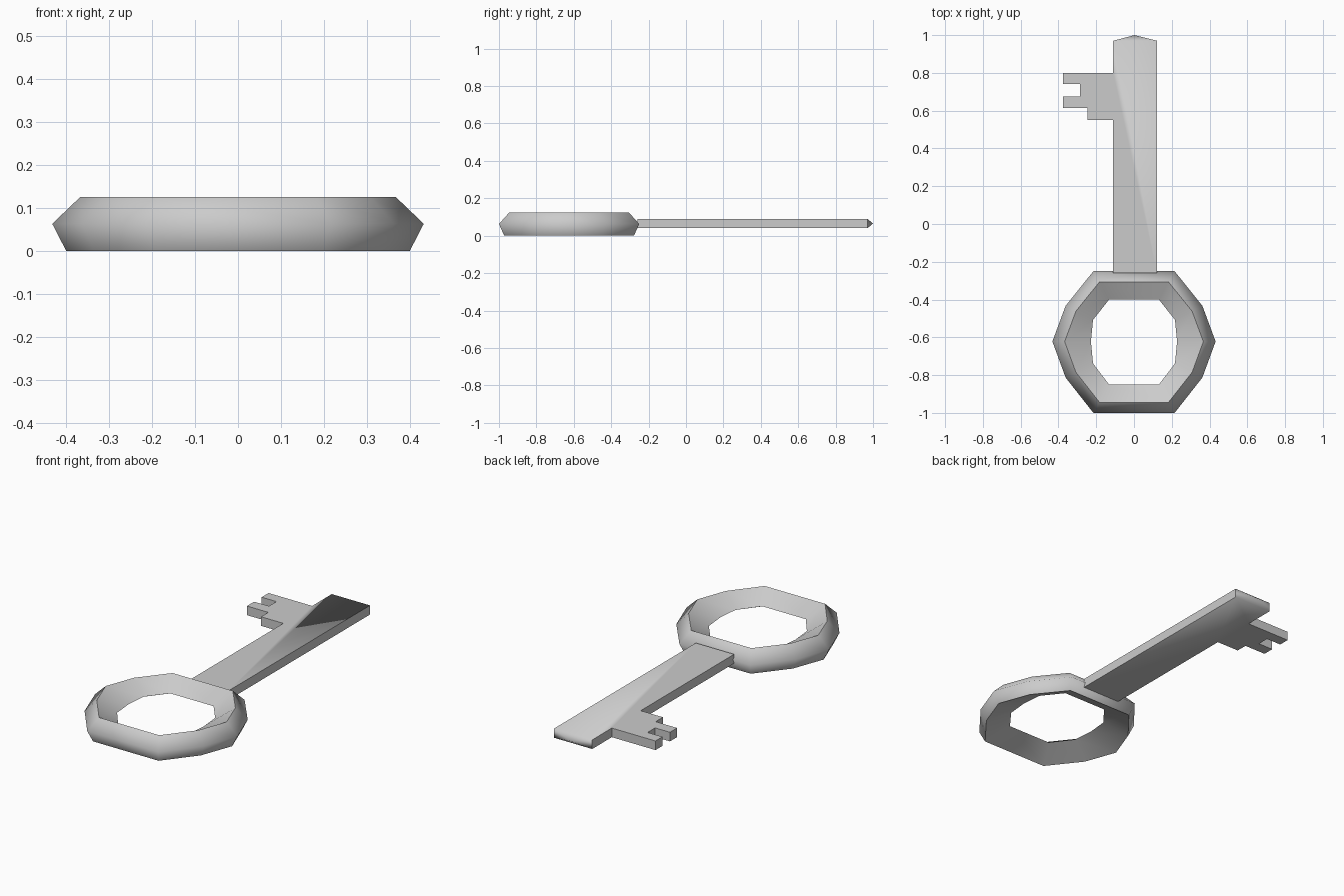
import bpy, bmesh
from math import radians

if "Cube" in bpy.data.objects:
    bpy.data.objects.remove(bpy.data.objects["Cube"])


def finish(bm, name):
    bmesh.ops.recalc_face_normals(bm, faces=bm.faces)
    me = bpy.data.meshes.new(name)
    bm.to_mesh(me)
    bm.free()
    me.shade_smooth()
    me.set_sharp_from_angle(angle=radians(72.5))
    ob = bpy.data.objects.new(name, me)
    bpy.context.collection.objects.link(ob)
    return ob


def mirrored(half):
    # half outline on the right, continued on the left
    return half + [(-x, y) for x, y in reversed(half)]


# Key bow: ten-sided ring with a four-cornered cross-section
CY, MID, TOP = -0.626, 0.063, 0.125
outer = mirrored([(0.215, 0.376), (0.362, 0.193), (0.432, 0.004), (0.362, -0.187), (0.215, -0.374)])
inner = mirrored([(0.132, 0.226), (0.217, 0.118), (0.228, 0.004), (0.217, -0.112), (0.132, -0.224)])
bm = bmesh.new()
loops = []
for pts, scale, z in ((outer, 1, MID), (outer, 0.85, TOP), (inner, 1, MID), (outer, 0.925, 0)):
    loops.append([bm.verts.new((x * scale, CY + y * scale, z)) for x, y in pts])
for k in range(4):
    a, b = loops[k], loops[(k + 1) % 4]
    for i in range(10):
        j = (i + 1) % 10
        bm.faces.new((a[i], a[j], b[j], b[i]))
finish(bm, "key_bow")

# Key shaft and teeth: one flat profile, extruded
Z0, Z1 = 0.04, 0.09
profile = [(-0.11, -0.26), (0.122, -0.26), (0.122, 0.97), (-0.11, 0.97),
           (-0.11, 0.80), (-0.375, 0.80), (-0.375, 0.74), (-0.285, 0.74),
           (-0.285, 0.675), (-0.375, 0.675), (-0.375, 0.613), (-0.245, 0.613),
           (-0.245, 0.55), (-0.11, 0.55)]
bm = bmesh.new()
face = bm.faces.new([bm.verts.new((x, y, Z0)) for x, y in profile])
ext = bmesh.ops.extrude_face_region(bm, geom=[face], use_keep_orig=True)
for v in ext["geom"]:
    if isinstance(v, bmesh.types.BMVert):
        v.co.z = Z1

# Shallow pyramid point on the shaft end
end = [f for f in bm.faces if all(v.co.y > 0.96 for v in f.verts)]
poke = bmesh.ops.poke(bm, faces=end)
poke["verts"][0].co = (0.003, 1.0, (Z0 + Z1) / 2)
finish(bm, "key_shaft")
